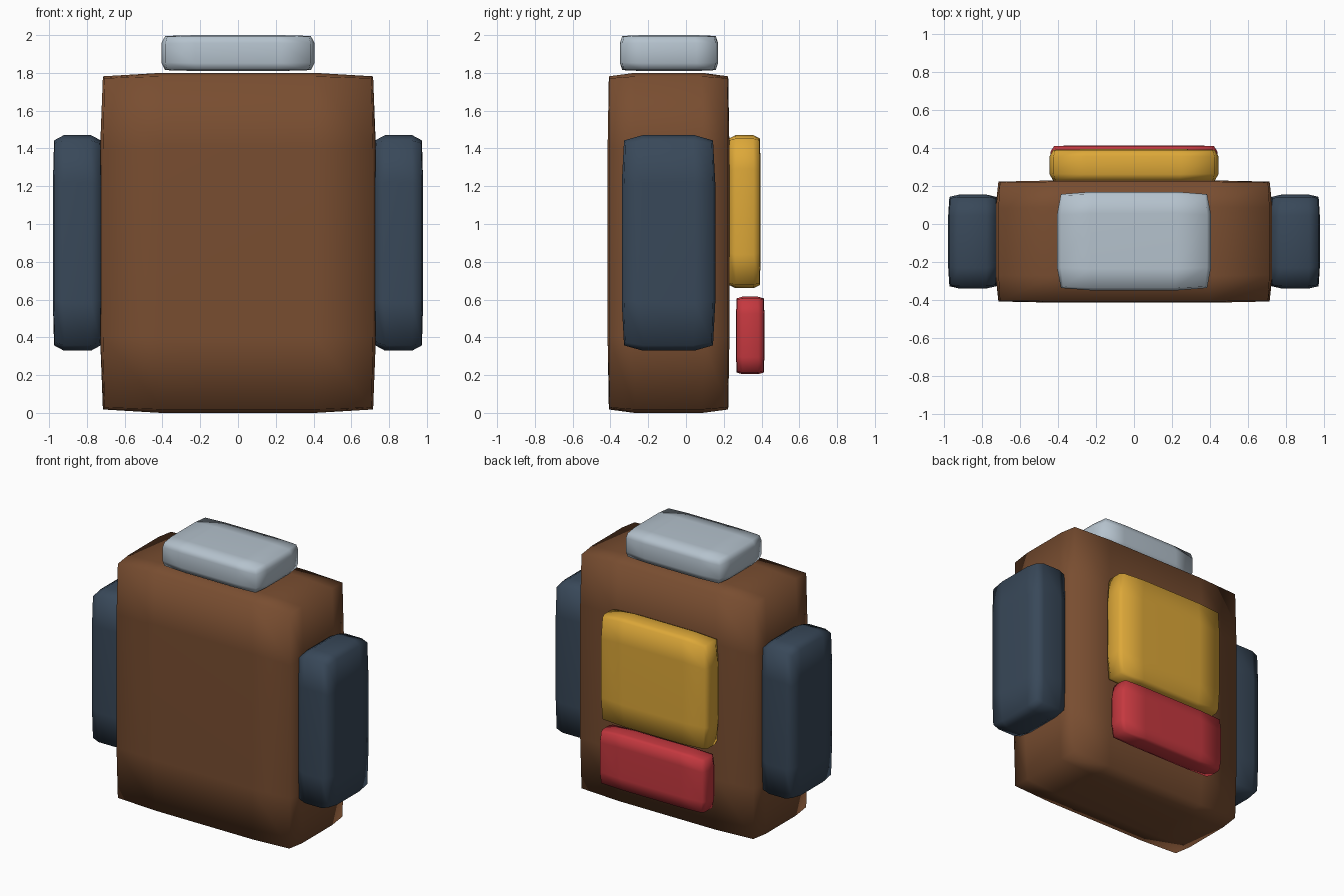
import bpy, bmesh
from mathutils import Vector

if "Cube" in bpy.data.objects:
    bpy.data.objects.remove(bpy.data.objects["Cube"])


def material(name, rgb):
    m = bpy.data.materials.new(name)
    m.diffuse_color = (*rgb, 1)
    m.use_nodes = True
    m.node_tree.nodes["Principled BSDF"].inputs["Base Color"].default_value = m.diffuse_color
    return m


def pillow(name, lo, hi, mat, power):
    """Softly bulging box between two corners; a higher power gives squarer edges."""
    lo, hi = Vector(lo), Vector(hi)
    centre, half = (lo + hi) / 2, (hi - lo) / 2
    bm = bmesh.new()
    bmesh.ops.create_cube(bm, size=2)
    bmesh.ops.subdivide_edges(bm, edges=bm.edges[:], cuts=2, use_grid_fill=True)
    for v in bm.verts:
        p = [c if abs(c) > 0.9 else (0.56 if c > 0 else -0.56) for c in v.co]
        n = sum(abs(c) ** power for c in p) ** (1 / power)
        v.co = [centre[i] + half[i] * p[i] / n for i in range(3)]
    for f in bm.faces:
        f.smooth = True
    me = bpy.data.meshes.new(name)
    bm.to_mesh(me)
    bm.free()
    me.materials.append(mat)
    ob = bpy.data.objects.new(name, me)
    bpy.context.collection.objects.link(ob)
    return ob


brown = material("brown_leather", (0.19, 0.075, 0.03))
navy = material("navy_fabric", (0.04, 0.065, 0.1))
grey = material("pale_grey", (0.46, 0.54, 0.61))
yellow = material("yellow_fabric", (0.72, 0.39, 0.04))
red = material("red_fabric", (0.56, 0.04, 0.05))

# Main bag
pillow("bag_body", (-0.73, -0.415, 0), (0.73, 0.23, 1.8), brown, 34)

# Side pouches
for side, x in (("left", -0.85), ("right", 0.85)):
    pillow(side + "_side_pouch", (x - 0.13, -0.34, 0.33), (x + 0.13, 0.155, 1.47), navy, 14)

# Top roll
pillow("top_roll", (-0.405, -0.35, 1.81), (0.405, 0.17, 2.0), grey, 14)

# Back pockets
pillow("upper_pocket", (-0.445, 0.225, 0.66), (0.445, 0.395, 1.47), yellow, 16)
pillow("lower_pocket", (-0.44, 0.265, 0.205), (0.44, 0.415, 0.615), red, 16)
